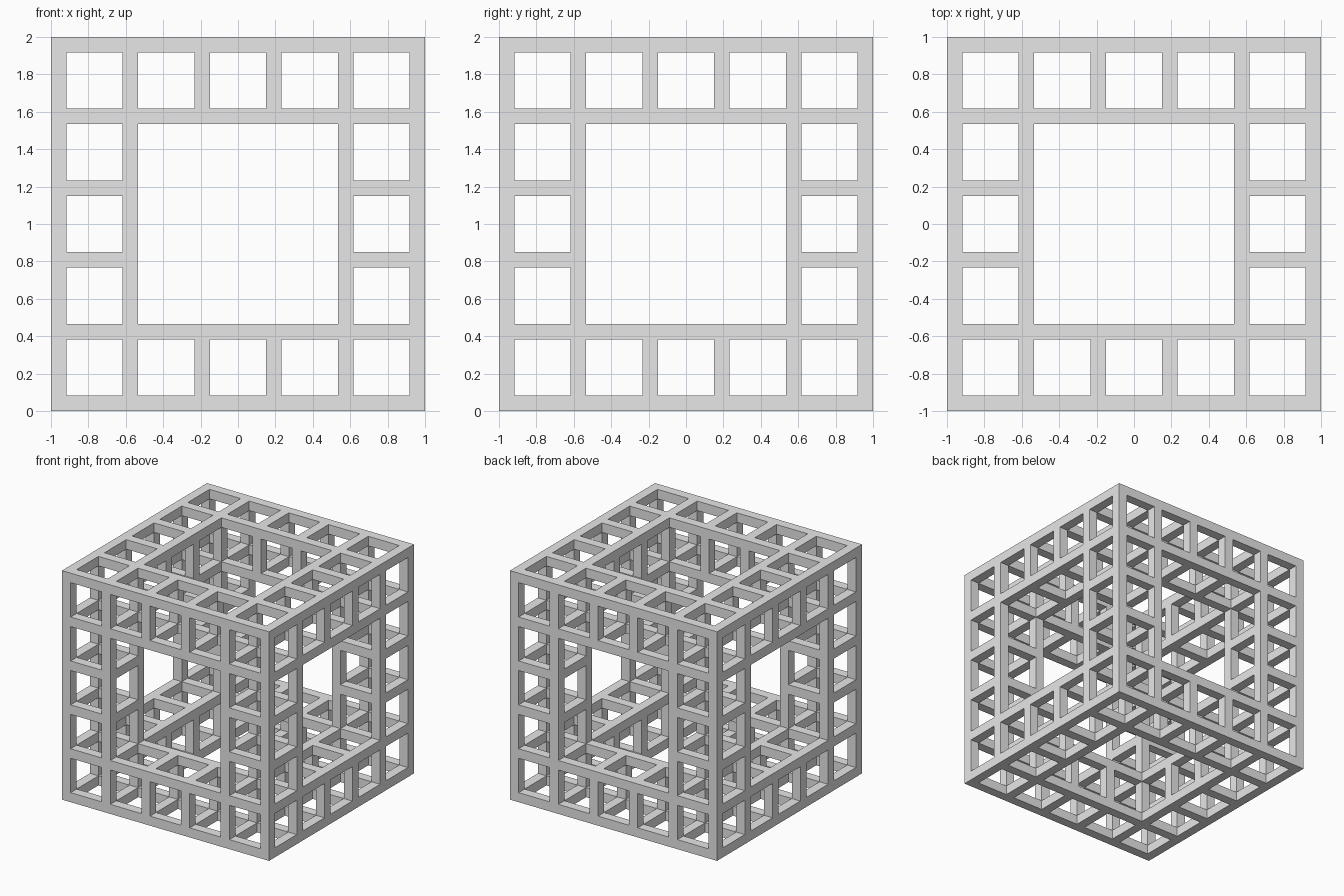
import bpy
import bmesh
from itertools import product

cube = bpy.data.objects.get("Cube")
if cube:
    bpy.data.objects.remove(cube, do_unlink=True)

CELLS = 5                      # open cells along each edge
GAP = 0.3                      # clear width of a cell
BAR = (2 - CELLS * GAP) / (CELLS + 1)
SLOTS = 2 * CELLS + 1          # bars and gaps alternate: even slots are bars

# Slot boundaries along one axis, from -1 to 1
bounds = [-1.0]
for s in range(SLOTS):
    bounds.append(bounds[-1] + (GAP if s % 2 else BAR))


def solid(slot):
    """Bars run along cell edges, only in the cells lining the cube's edges."""
    if min(slot) < 0 or max(slot) >= SLOTS:
        return False
    gaps = sum(s % 2 for s in slot)
    outer = sum(s <= 2 or s >= SLOTS - 3 for s in slot)
    return gaps <= 1 and outer >= 2


# Lattice skin: one quad wherever a bar meets open space
bm = bmesh.new()
verts = {}


def corner(key):
    if key not in verts:
        x, y, z = (bounds[k] for k in key)
        verts[key] = bm.verts.new((x, y, z + 1))
    return verts[key]


for slot in product(range(SLOTS), repeat=3):
    if not solid(slot):
        continue
    for axis, side in product(range(3), (0, 1)):
        neighbour = list(slot)
        neighbour[axis] += 1 if side else -1
        if solid(neighbour):
            continue
        u, v = (axis + 1) % 3, (axis + 2) % 3
        loop = []
        for du, dv in ((0, 0), (1, 0), (1, 1), (0, 1)):
            key = list(slot)
            key[axis] += side
            key[u] += du
            key[v] += dv
            loop.append(corner(tuple(key)))
        bm.faces.new(loop if side else loop[::-1])

mesh = bpy.data.meshes.new("lattice_cube_frame")
bm.to_mesh(mesh)
bm.free()
frame = bpy.data.objects.new("lattice_cube_frame", mesh)
bpy.context.collection.objects.link(frame)

# Plain grey finish
grey = bpy.data.materials.new("light_grey")
grey.use_nodes = True
colour = (0.8, 0.8, 0.8, 1)
grey.diffuse_color = colour
for node in grey.node_tree.nodes:
    if node.type == 'BSDF_PRINCIPLED':
        node.inputs["Base Color"].default_value = colour
mesh.materials.append(grey)
